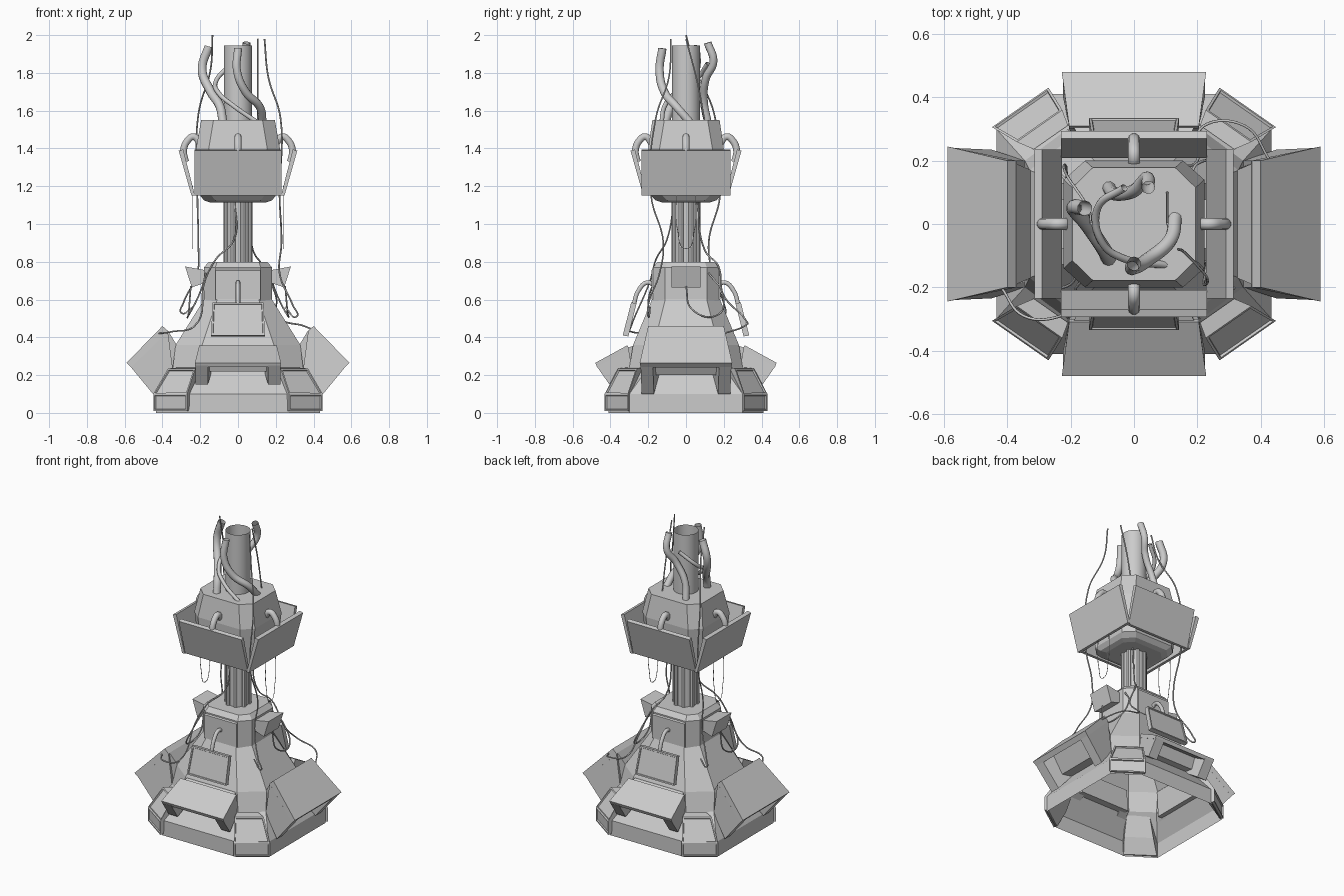
import bpy, bmesh
from math import sin, cos, pi, radians
from mathutils import Vector

if "Cube" in bpy.data.objects:
    bpy.data.objects.remove(bpy.data.objects["Cube"])


def finish(name, bm):
    bmesh.ops.recalc_face_normals(bm, faces=bm.faces[:])
    me = bpy.data.meshes.new(name)
    bm.to_mesh(me)
    bm.free()
    ob = bpy.data.objects.new(name, me)
    bpy.context.collection.objects.link(ob)
    return ob


def at(a, d, t, z):
    """Point at outward distance d, sideways t, height z for direction a."""
    return Vector((d * cos(a) - t * sin(a), d * sin(a) + t * cos(a), z))


def prism(name, pts, a, inset=(), rim=0.012, depth=-0.008):
    """Extrude (d, z, t0, t1) profile sideways from t0 to t1; inset chosen side faces."""
    bm = bmesh.new()
    v0 = [bm.verts.new(at(a, d, t0, z)) for d, z, t0, t1 in pts]
    v1 = [bm.verts.new(at(a, d, t1, z)) for d, z, t0, t1 in pts]
    n = len(pts)
    sides = [bm.faces.new((v0[i], v0[(i + 1) % n], v1[(i + 1) % n], v1[i])) for i in range(n)]
    bm.faces.new(v0)
    bm.faces.new(v1[::-1])
    bmesh.ops.recalc_face_normals(bm, faces=bm.faces[:])
    for i in inset:
        bmesh.ops.inset_region(bm, faces=[sides[i]], thickness=rim, depth=0)
        bmesh.ops.inset_region(bm, faces=[sides[i]], thickness=0.003, depth=depth)
    return finish(name, bm)


def loft(name, rings, caps=(True, True)):
    """Octagon rings (z, half_x, half_y, corner_x, corner_y)."""
    bm = bmesh.new()
    loops = []
    for z, hx, hy, cx, cy in rings:
        q = [(hx, cy), (cx, hy), (-cx, hy), (-hx, cy), (-hx, -cy), (-cx, -hy), (cx, -hy), (hx, -cy)]
        loops.append([bm.verts.new((x, y, z)) for x, y in q])
    for A, B in zip(loops, loops[1:]):
        for i in range(8):
            j = (i + 1) % 8
            bm.faces.new((A[i], A[j], B[j], B[i]))
    if caps[0]:
        bm.faces.new(loops[0][::-1])
    if caps[1]:
        bm.faces.new(loops[-1])
    return finish(name, bm)


def tube(name, pts, r, res=3):
    cu = bpy.data.curves.new(name, 'CURVE')
    cu.dimensions = '3D'
    cu.bevel_depth = r
    cu.bevel_resolution = res
    cu.resolution_u = 8
    s = cu.splines.new('BEZIER')
    s.bezier_points.add(len(pts) - 1)
    for p, co in zip(s.bezier_points, pts):
        p.co = co
        p.handle_left_type = p.handle_right_type = 'AUTO'
    ob = bpy.data.objects.new(name, cu)
    bpy.context.collection.objects.link(ob)
    return ob


def cyl(name, r, z0, z1, x=0, y=0, n=24, caps=True):
    bpy.ops.mesh.primitive_cylinder_add(vertices=n, radius=r, depth=z1 - z0, location=(x, y, (z0 + z1) / 2),
                                        end_fill_type='NGON' if caps else 'NOTHING')
    ob = bpy.context.object
    ob.name = name
    bpy.ops.object.shade_smooth_by_angle(angle=radians(40))
    return ob


# hollow base shell tapering to the collar
loft("base_shell", [(0, .435, .41, .27, .30), (.1, .435, .41, .27, .30), (.24, .345, .30, .21, .20),
                    (.36, .33, .28, .19, .17), (.60, .18, .18, .11, .11)], (False, False))
loft("collar", [(.59, .18, .175, .12, .11), (.77, .18, .175, .12, .11), (.80, .155, .15, .11, .10)])

# diagonal corner feet: (distance, height, half width, sideways shift)
FOOT = [(.508, .01, .109, .083), (.508, .1, .109, .083), (.425, .235, .088, .067),
        (.375, .24, .066, .058), (.43, .10, .088, .067), (.485, .01, .10, .08)]
for i, (deg, s) in enumerate(((55, -1), (125, 1), (235, -1), (305, 1))):
    prism(f"corner_foot_{i}", [(d, z, s * o - w, s * o + w) for d, z, w, o in FOOT],
          radians(deg), inset=(0, 1))

# consoles: slanted panel carried on two cheek brackets, with a recessed back
SIDE = [(.40, .46, .20), (.59, .265, .245), (.565, .24, .24), (.37, .432, .20)]
SIDE_CHEEK = [(.372, .435, .20), (.567, .242, .24), (.45, .10, .235), (.345, .23, .20)]
SIDE_BACK = [(.371, .436, .19), (.50, .31, .19), (.43, .20, .18), (.34, .20, .18), (.325, .36, .17)]
FRONT = [(.31, .358, .205), (.48, .265, .228), (.47, .243, .226), (.30, .335, .205)]
FRONT_CHEEK = [(.305, .345, .205), (.475, .25, .225), (.405, .15, .225), (.285, .23, .20)]
FRONT_BACK = [(.305, .345, .19), (.39, .29, .19), (.36, .22, .18), (.27, .22, .18), (.27, .36, .17)]
for k in range(4):
    a = k * pi / 2
    tag = ("right", "back", "left", "front")[k]
    side = k % 2 == 0
    slab, cheek, back = (SIDE, SIDE_CHEEK, SIDE_BACK) if side else (FRONT, FRONT_CHEEK, FRONT_BACK)
    prism(tag + "_console_panel", [(d, z, -w, w) for d, z, w in slab], a)
    prism(tag + "_console_back", [(d, z, -w, w) for d, z, w in back], a)
    for s in (-1, 1):
        prism(tag + "_console_bracket", [(d, z, s * (w - .065), s * w) for d, z, w in cheek], a)
    # big tilted screens around the head
    o, w = (0, .235) if side else (-.02, .23)
    scr = [(.228, 1.15), (.246, 1.15), (.314, 1.388), (.290, 1.395)]
    prism(tag + "_screen", [(d + o, z, -w, w) for d, z in scr], a)
    hook = [(.20, 1.425), (.235, 1.462), (.268, 1.44), (.288, 1.39), (.278, 1.33)]
    tube(tag + "_screen_arm", [at(a, d + o, 0, z) for d, z in hook], .019)
    if side:
        # little flared boxes on the collar, and hanging wire loops
        prism(tag + "_collar_box", [(d, z, -.078, .078) for d, z in
                                    [(.17, .755), (.28, .775), (.245, .665), (.17, .69)]], a)
        tube(tag + "_wire_loop", [at(a, .24, t, z) for t, z in
                                  [(-.05, 1.2), (-.045, .97), (0, .87), (.045, .97), (.05, 1.2)]], .002, 1)
    else:
        # small monitors hung from the collar
        prism(tag + "_monitor", [(d, z, -w, w) for d, z, w in
                                 [(.29, .585, .135), (.335, .41, .142), (.305, .405, .142), (.262, .58, .135)]],
              a, inset=(0,), depth=-.005)
        tube(tag + "_monitor_arm", [at(a, d, 0, z) for d, z in
                                    [(.16, .67), (.205, .69), (.25, .65), (.28, .56)]], .012)
        prism(tag + "_collar_plate", [(d, z, -.118, .118) for d, z in
                                      [(.17, .765), (.183, .755), (.183, .60), (.17, .60)]], a)

# column with vertical ribs
cyl("column", .068, .78, 1.15)
for i in range(8):
    a = (i + .5) * pi / 4
    cyl(f"column_rib_{i}", .014, .78, 1.15, .068 * cos(a), .068 * sin(a), 8)

# head housing and upper mast (open pipe)
loft("head_housing", [(1.115, .15, .13, .10, .08), (1.125, .18, .16, .12, .10), (1.15, .20, .185, .14, .125),
                      (1.40, .222, .20, .155, .14), (1.55, .195, .178, .13, .115)])
cyl("mast_pipe", .075, 1.54, 1.945, caps=False)

# thick hoses wrapped around the mast
HOSES = [
    (.024, [(-.155, .05, 1.94), (-.19, .05, 1.82), (-.15, .0, 1.71), (-.095, -.08, 1.62), (-.08, -.11, 1.54)]),
    (.022, [(.0, -.125, 1.93), (-.005, -.14, 1.81), (.04, -.115, 1.70), (.115, -.05, 1.62), (.13, .02, 1.54)]),
    (.021, [(.045, .115, 1.96), (.04, .145, 1.86), (0, .105, 1.77), (-.06, .095, 1.65), (-.08, .115, 1.54)]),
    (.012, [(-.03, .115, 1.85), (-.115, .05, 1.76), (-.10, -.06, 1.69), (-.03, -.11, 1.63), (.10, -.13, 1.54)]),
]
for i, (r, p) in enumerate(HOSES):
    tube(f"mast_hose_{i}", p, r)

# thin cables from the top down the outside to the base
CABLES = [
    [(-.135, .0, 2.0), (-.145, .05, 1.82), (-.21, .15, 1.58), (-.215, .18, 1.15), (-.21, .12, .90),
     (-.215, .14, .74), (-.29, .20, .58), (-.30, .21, .53), (-.24, .19, .56)],
    [(.14, -.08, 1.98), (.16, -.09, 1.78), (.225, -.16, 1.56), (.22, -.185, 1.15), (.23, -.12, .90),
     (.22, -.14, .74), (.29, -.20, .57), (.31, -.20, .51), (.25, -.19, .56)],
    [(-.02, -.06, 1.14), (-.02, -.10, .92), (-.12, -.16, .81), (-.175, -.19, .70), (-.23, -.29, .46),
     (-.35, -.29, .43), (-.42, -.2, .42)],
    [(.06, .06, 1.14), (.08, .10, .86), (.13, .17, .78), (.20, .20, .62), (.22, .31, .50),
     (.35, .31, .46), (.43, .2, .42)],
    [(-.25, 0, .67), (-.26, -.03, .54), (-.26, -.17, .52), (-.2, -.19, .64), (-.17, -.12, .74)],
    [(.25, 0, .67), (.26, .03, .55), (.26, .17, .52), (.2, .19, .64), (.17, .12, .74)],
    [(.105, .0, 1.98), (.105, .06, 1.75), (.105, .10, 1.54)],
]
for i, p in enumerate(CABLES):
    tube(f"thin_cable_{i}", p, .0045, 1)
